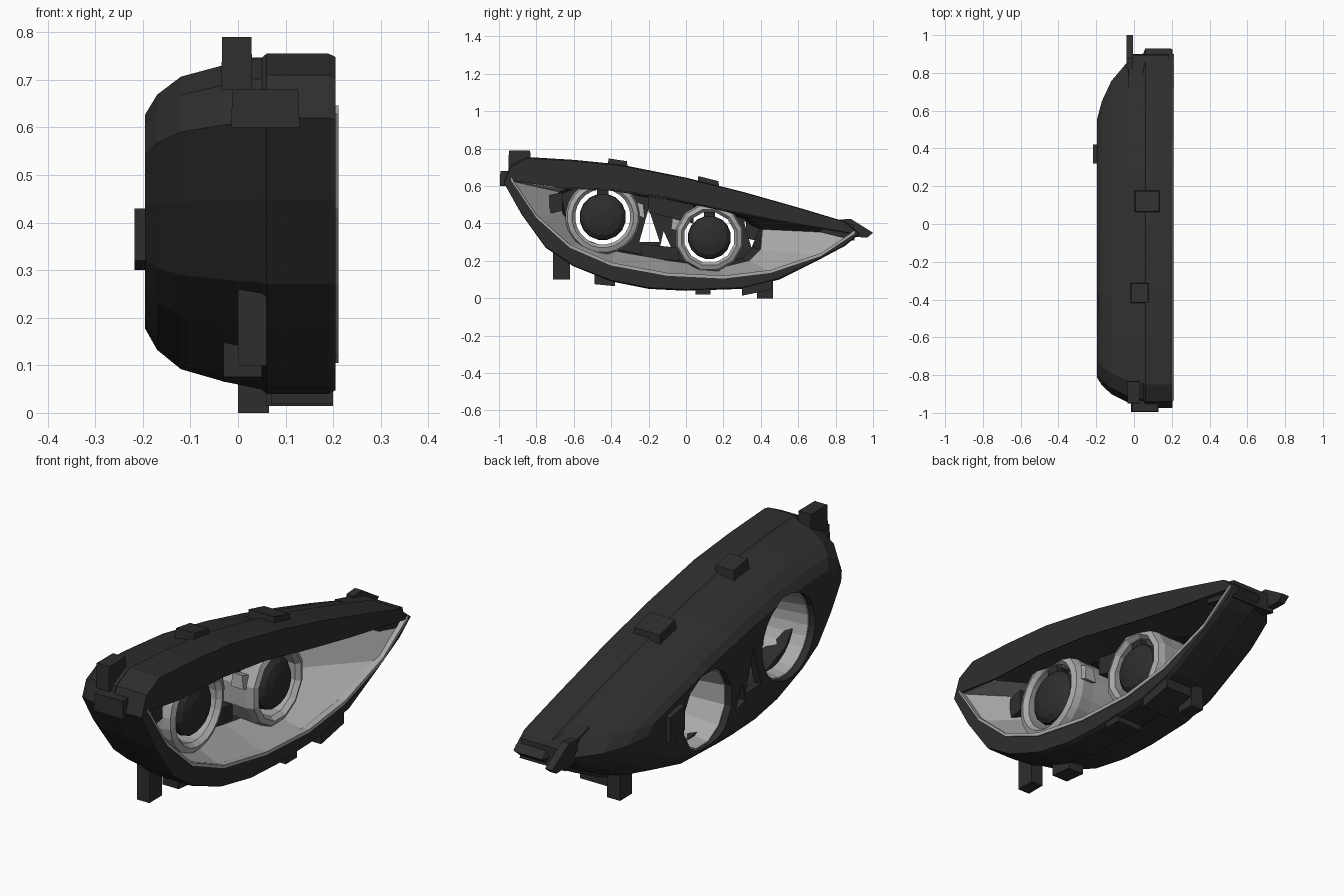
import bpy, bmesh, math
from mathutils import Vector

if "Cube" in bpy.data.objects:
    bpy.data.objects.remove(bpy.data.objects["Cube"], do_unlink=True)


def material(name, value):
    mat = bpy.data.materials.new(name)
    mat.use_nodes = True
    colour = (value, value, value, 1)
    mat.diffuse_color = colour
    mat.node_tree.nodes["Principled BSDF"].inputs["Base Color"].default_value = colour
    return mat


BLACK = material("black plastic", 0.027)
DARK = material("dark grey ceiling", 0.05)
GREY = material("grey reflector", 0.40)


def finish(name, bm, mats):
    bmesh.ops.recalc_face_normals(bm, faces=bm.faces)
    mesh = bpy.data.meshes.new(name)
    bm.to_mesh(mesh)
    bm.free()
    obj = bpy.data.objects.new(name, mesh)
    bpy.context.collection.objects.link(obj)
    for mat in mats:
        mesh.materials.append(mat)
    return obj


def loft(name, sections, mats=(BLACK,), cap=True, rule=None):
    """Skin matching (y, z) outlines placed along x."""
    bm = bmesh.new()
    rings = [[bm.verts.new((x, y, z)) for y, z in pts] for x, pts in sections]
    count = len(rings[0])
    for a, b in zip(rings, rings[1:]):
        for i in range(count):
            j = (i + 1) % count
            face = bm.faces.new((a[i], a[j], b[j], b[i]))
            if rule:
                face.material_index = rule(i)
    if cap:
        bm.faces.new(rings[0])
        bm.faces.new(rings[-1])
    return finish(name, bm, mats)


def lathe(name, centre, profile, sides, mat, closed=True):
    """Turn an (x, radius) profile around an axis along x."""
    bm = bmesh.new()
    rings = []
    for x, r in profile:
        angles = [math.tau * (k + 0.5) / sides for k in range(sides)]
        rings.append([bm.verts.new((x, centre[0] + r * math.cos(a), centre[1] + r * math.sin(a)))
                      for a in angles])
    pairs = list(zip(rings, rings[1:]))
    if closed:
        pairs.append((rings[-1], rings[0]))
    else:
        bm.faces.new(rings[0])
        bm.faces.new(rings[-1])
    for a, b in pairs:
        for k in range(sides):
            m = (k + 1) % sides
            bm.faces.new((a[k], a[m], b[m], b[k]))
    return finish(name, bm, [mat])


def block(name, xs, ys, zs, slope=0.0, taper=1.0, mat=BLACK):
    """Box between limits; slope shears z along y, taper narrows the top."""
    bm = bmesh.new()
    bmesh.ops.create_cube(bm, size=1)
    size = Vector([b - a for a, b in (xs, ys, zs)])
    mid = Vector([(a + b) / 2 for a, b in (xs, ys, zs)])
    for v in bm.verts:
        if v.co.z > 0:
            v.co.x *= taper
            v.co.y *= taper
        v.co = Vector([v.co[i] * size[i] for i in range(3)])
        v.co.z += v.co.y * slope
        v.co += mid
    return finish(name, bm, [mat])


def scaled(pts, sy, sz, centre=(-0.4, 0.41)):
    return [(centre[0] + (y - centre[0]) * sy, centre[1] + (z - centre[1]) * sz) for y, z in pts]


def cut(target, cutter):
    cutter.hide_render = True
    mod = target.modifiers.new("cut", "BOOLEAN")
    mod.operation = "DIFFERENCE"
    mod.solver = "EXACT"
    mod.object = cutter
    bpy.context.view_layer.objects.active = target
    bpy.ops.object.modifier_apply(modifier=mod.name)
    bpy.data.objects.remove(cutter, do_unlink=True)


# Side outlines: housing, lens opening, and inner end of the reflector
OUTER = [(-.975, .62), (-.94, .71), (-.85, .755), (-.6, .74), (-.35, .715), (0, .645),
         (.3, .57), (.6, .485), (.85, .41), (.93, .345), (.85, .28), (.7, .2), (.5, .1),
         (.3, .05), (0, .04), (-.2, .05), (-.4, .09), (-.6, .17), (-.75, .27), (-.88, .45)]
OPENING = [(-.935, .63), (-.7, .595), (-.4, .58), (-.1, .54), (.2, .475), (.5, .415), (.9, .345),
           (.72, .225), (.45, .135), (.2, .105), (-.1, .12), (-.4, .175), (-.62, .27), (-.8, .43)]
INNER = [(-.68, .57), (-.6, .6), (-.4, .59), (-.1, .53), (.2, .465), (.35, .425), (.41, .37),
         (.4, .26), (.34, .2), (.18, .16), (-.1, .2), (-.38, .25), (-.56, .32), (-.66, .45)]
LAMPS = [("rear_lamp", (-.445, .435), 1.0, 24), ("front_lamp", (.125, .325), .93, 12)]

# Housing shell, rounded toward the back
housing = loft("housing", [
    (.205, scaled(OUTER, .995, .98)), (.19, OUTER), (.06, OUTER), (.05, scaled(OUTER, .98, .975)),
    (-.03, scaled(OUTER, .95, .93)), (-.12, scaled(OUTER, .87, .86)),
    (-.17, scaled(OUTER, .79, .75)), (-.195, scaled(OUTER, .72, .63))])
cut(housing, loft("cavity_cutter", [
    (.25, OPENING), (.185, OPENING), (-.01, scaled(INNER, 1.03, 1.03)),
    (-.16, scaled(INNER, .95, .93))]))

# Round holes and small gaps through the back
for name, centre, s, sides in LAMPS:
    cut(housing, lathe(name + "_cutter", centre, [(-.3, .186 * s), (-.1, .186 * s)], sides, BLACK, False))
GAPS = [[(-.2, .48), (-.25, .30), (-.14, .30)],
        [(.31, .41), (.39, .37), (.35, .27)],
        [(-.12, .36), (-.14, .27), (-.07, .25)]]
for gap in GAPS:
    cut(housing, loft("gap_cutter", [(-.3, gap), (-.1, gap)]))

# Reflector lining: grey floor and ends, dark ceiling
lining = loft("reflector_lining", [(.195, scaled(OPENING, .997, .985)), (0, INNER)],
              (GREY, DARK), cap=False, rule=lambda i: int(i in range(1, 6)))
wall = lining.modifiers.new("wall", "SOLIDIFY")
wall.thickness = 0.006
wall.offset = 0

# Grey lip standing proud along the lower edge of the opening
low = OPENING[6:] + OPENING[:1]
for p, q in zip(low, low[1:]):
    loft("lower_lip", [(x, [p, q, (q[0], q[1] + .016), (p[0], p[1] + .016)])
                       for x in (.18, .211)], (GREY,))

# Lamps: bowl with bezel, thin dark lens and a hanger
for name, (cy, cz), s, sides in LAMPS:
    bowl = [(.10, .148), (.12, .165), (.11, .19), (.08, .2), (.02, .195),
            (-.165, .19), (-.165, .18), (.02, .155)]
    lathe(name + "_bowl", (cy, cz), [(x, r * s) for x, r in bowl], sides, GREY)
    lens = [(.06, .1), (.07, .125), (.09, .122), (.11, .1), (.122, .06), (.126, .025)]
    lathe(name + "_lens", (cy, cz), [(x, r * s) for x, r in lens], 16, BLACK, False)
    top = cz + .137 * s
    block(name + "_hanger", (.06, .09), (cy - .03, cy + .03), (top - .025, top + .025))

# Trim pieces between and beside the lamps
block("rear_lamp_arm", (.03, .09), (-.28, -.22), (.44, .51), -.4, .7, GREY)
block("front_lamp_arm", (.02, .08), (-.08, -.01), (.36, .42), -.3, .8, GREY)
block("centre_cover", (-.04, .03), (-.2, .04), (.43, .54), -.25)
block("centre_floor_cover", (-.1, .0), (-.24, -.04), (.21, .28), -.1)
block("side_slot", (.04, .09), (-.73, -.66), (.46, .56), .2)

# Pointed tab at the tail
TIP = [(.82, .42), (.88, .425), (1, .35), (.97, .325), (.82, .33)]
loft("tip_tab", [(-.04, TIP), (-.005, TIP)])

# Mounting tabs: name, x limits, y limits, z limits, slope, taper
TABS = [
    ("top_tab", (-.035, .03), (-.95, -.83), (.68, .79), 0, .95),
    ("end_box", (-.015, .13), (-.995, -.9), (.6, .68), 0, .95),
    ("lower_end_tab", (.0, .06), (-.71, -.62), (.1, .28), 0, 1),
    ("lower_foot", (-.03, .05), (-.49, -.38), (.07, .15), -.1, 1),
    ("middle_foot", (.07, .2), (.05, .13), (.02, .1), 0, 1),
    ("front_foot", (.0, .065), (.38, .465), (.0, .16), 0, 1),
    ("front_foot_pad", (.06, .2), (.3, .46), (.03, .12), .2, 1),
    ("tip_block", (-.035, .19), (.72, .9), (.33, .415), -.25, .95),
    ("top_clip", (-.02, .08), (-.42, -.31), (.68, .74), -.15, .9),
    ("top_clip", (.0, .14), (.06, .18), (.57, .64), -.25, .9),
    ("back_boss", (-.218, -.17), (.32, .42), (.31, .42), -.2, 1),
]
for name, xs, ys, zs, slope, taper in TABS:
    block(name, xs, ys, zs, slope, taper)
